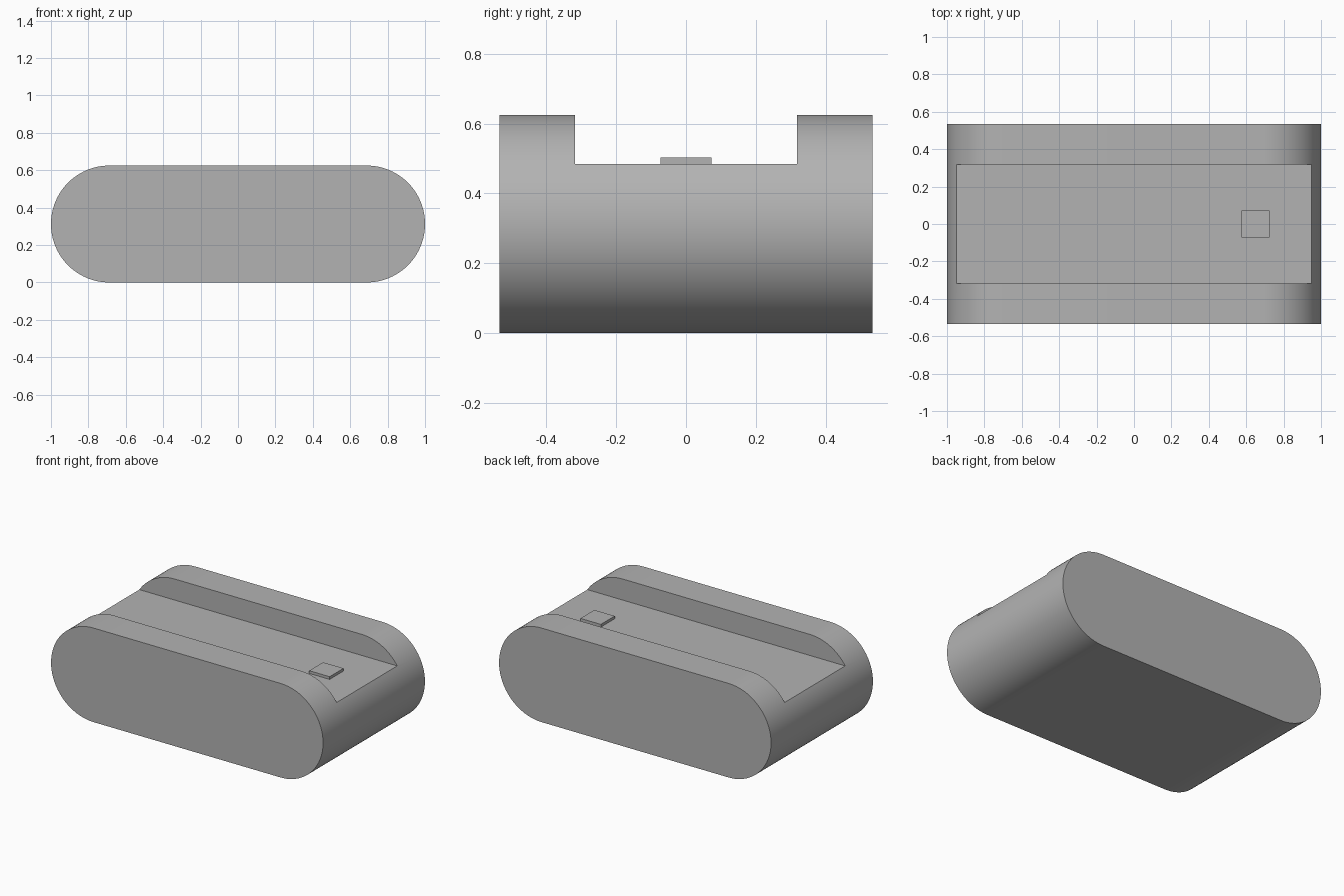
import bpy
import bmesh
from math import cos, sin, pi, radians

cube = bpy.data.objects.get("Cube")
if cube:
    bpy.data.objects.remove(cube, do_unlink=True)

RADIUS = 0.3125
HALF_LENGTH = 1.0
HALF_DEPTH = 0.535
SLOT_HALF = 0.318
FLOOR_Z = 0.485
ARC_STEPS = 48

grey = bpy.data.materials.new("plain grey")
grey.use_nodes = True
colour = (0.45, 0.45, 0.45, 1)
grey.diffuse_color = colour
grey.node_tree.nodes["Principled BSDF"].inputs["Base Color"].default_value = colour


def finish(name, bm):
    bmesh.ops.recalc_face_normals(bm, faces=bm.faces)
    mesh = bpy.data.meshes.new(name)
    bm.to_mesh(mesh)
    bm.free()
    mesh.materials.append(grey)
    obj = bpy.data.objects.new(name, mesh)
    bpy.context.collection.objects.link(obj)
    return obj


def box(name, low, high):
    bm = bmesh.new()
    bmesh.ops.create_cube(bm, size=1)
    for v in bm.verts:
        v.co = [a + (c + 0.5) * (b - a) for a, b, c in zip(low, high, v.co)]
    return finish(name, bm)


def activate(obj):
    bpy.ops.object.select_all(action="DESELECT")
    obj.select_set(True)
    bpy.context.view_layer.objects.active = obj


# Body: a rounded-end profile extruded from front to back
bm = bmesh.new()
centre = HALF_LENGTH - RADIUS
outline = []
for side, start in ((1, -pi / 2), (-1, pi / 2)):
    for i in range(ARC_STEPS + 1):
        a = start + pi * i / ARC_STEPS
        outline.append((side * centre + RADIUS * cos(a), RADIUS + RADIUS * sin(a)))
front = bm.faces.new([bm.verts.new((x, -HALF_DEPTH, z)) for x, z in outline])
extruded = bmesh.ops.extrude_face_region(bm, geom=[front], use_keep_orig=True)
back_verts = [g for g in extruded["geom"] if isinstance(g, bmesh.types.BMVert)]
bmesh.ops.translate(bm, verts=back_verts, vec=(0, 2 * HALF_DEPTH, 0))
body = finish("body", bm)

# Wide channel cut across the top
cutter = box("channel_cutter", (-1.2, -SLOT_HALF, FLOOR_Z), (1.2, SLOT_HALF, 1))
cutter.hide_render = True
cut = body.modifiers.new("channel", "BOOLEAN")
cut.operation = "DIFFERENCE"
cut.solver = "EXACT"
cut.object = cutter
activate(body)
bpy.ops.object.modifier_apply(modifier=cut.name)
bpy.data.objects.remove(cutter, do_unlink=True)
bpy.ops.object.shade_smooth_by_angle(angle=radians(30))

# Small square button on the channel floor
box("button", (0.575, -0.073, FLOOR_Z - 0.01), (0.725, 0.073, 0.503))
